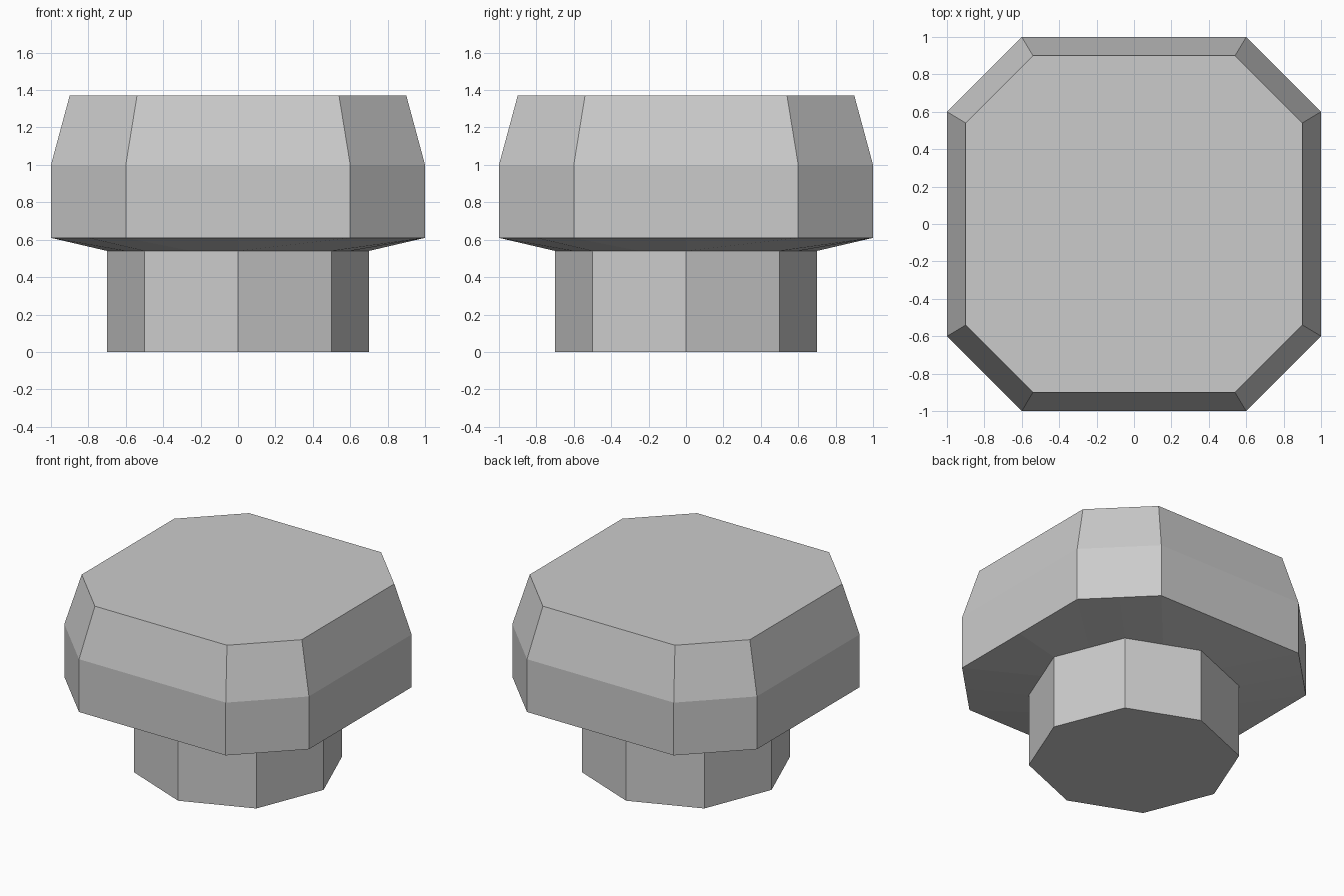
import bpy, bmesh

if "Cube" in bpy.data.objects:
    bpy.data.objects.remove(bpy.data.objects["Cube"])


def quarter_turns(points, z):
    """Repeat a quarter outline four times around the z axis."""
    ring = []
    for _ in range(4):
        ring += [(x, y, z) for x, y in points]
        points = [(-y, x) for x, y in points]
    return ring


def stem_ring(z):
    # octagon with corners on the axes and diagonals, edges split once
    return quarter_turns([(0.7, 0), (0.6, 0.25), (0.5, 0.5), (0.25, 0.6)], z)


def cap_ring(s, z):
    # chamfered square, edges split once so it lines up with the stem
    return quarter_turns([(s, 0), (s, 0.6 * s), (0.8 * s, 0.8 * s), (0.6 * s, s)], z)


def loft(name, rings):
    bm = bmesh.new()
    loops = [[bm.verts.new(p) for p in ring] for ring in rings]
    n = len(loops[0])
    for low, high in zip(loops, loops[1:]):
        for i in range(n):
            j = (i + 1) % n
            bm.faces.new((low[i], low[j], high[j], high[i]))
    bm.faces.new(loops[0][::-1])
    bm.faces.new(loops[-1])
    mesh = bpy.data.meshes.new(name)
    bm.to_mesh(mesh)
    bm.free()
    obj = bpy.data.objects.new(name, mesh)
    bpy.context.collection.objects.link(obj)
    return obj


# Stem, flared underside, straight cap wall and tapered top in one skin
loft("faceted_knob", [
    stem_ring(0), stem_ring(0.54),
    cap_ring(1, 0.61), cap_ring(1, 1.0), cap_ring(0.9, 1.37),
])
